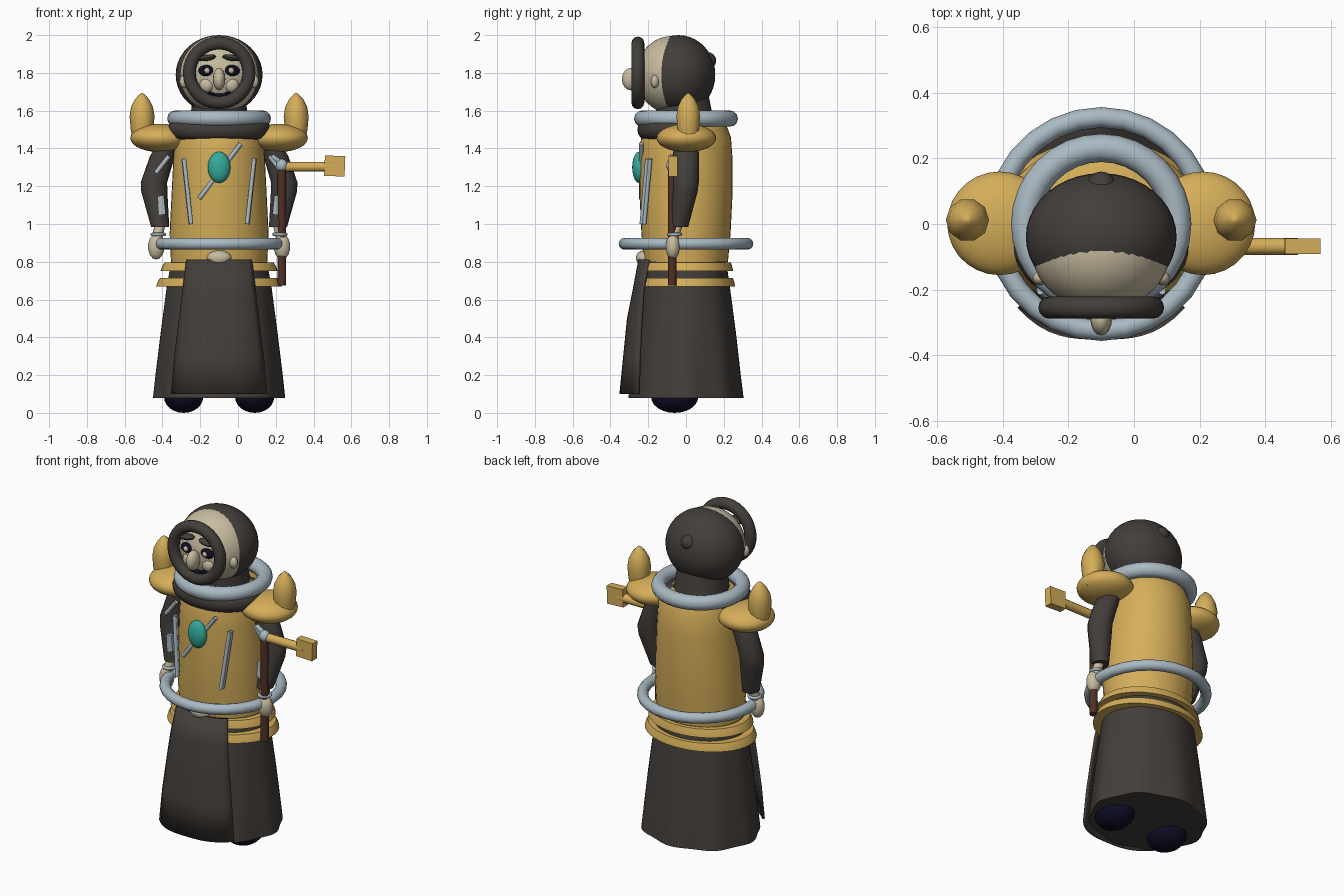
import bpy, bmesh, math
from mathutils import Vector, Matrix

if "Cube" in bpy.data.objects:
    bpy.data.objects.remove(bpy.data.objects["Cube"])

CX = -0.1  # body axis; the held hammer reaches out to +x


def material(name, rgb):
    m = bpy.data.materials.new(name)
    m.diffuse_color = (*rgb, 1)
    m.use_nodes = True
    m.node_tree.nodes["Principled BSDF"].inputs["Base Color"].default_value = m.diffuse_color
    return m


CLOTH = material("dark cloth", (0.056, 0.048, 0.042))
GOLD = material("gold", (0.66, 0.42, 0.10))
SILVER = material("silver", (0.40, 0.49, 0.55))
SKIN = material("pale skin", (0.57, 0.50, 0.35))
NAVY = material("navy", (0.004, 0.004, 0.018))
TEAL = material("teal gem", (0.035, 0.40, 0.33))
WOOD = material("brown wood", (0.08, 0.03, 0.018))


def finish(name, bm, mat, angle=40):
    bmesh.ops.recalc_face_normals(bm, faces=bm.faces)
    me = bpy.data.meshes.new(name)
    bm.to_mesh(me)
    bm.free()
    me.materials.append(mat)
    ob = bpy.data.objects.new(name, me)
    bpy.context.collection.objects.link(ob)
    bpy.ops.object.select_all(action='DESELECT')
    ob.select_set(True)
    bpy.context.view_layer.objects.active = ob
    bpy.ops.object.shade_smooth_by_angle(angle=math.radians(angle))
    return ob


def ball(name, mat, loc, radii, seg=24, tilt=0):
    bm = bmesh.new()
    mx = Matrix.Translation(loc) @ Matrix.Rotation(tilt, 4, 'Y') @ Matrix.Diagonal((*radii, 1))
    bmesh.ops.create_uvsphere(bm, u_segments=seg, v_segments=seg // 2, radius=1, matrix=mx)
    return finish(name, bm, mat)


def loft(name, mat, sections, n=32, folds=0.0):
    """Stack of capped ellipses: (z, cx, cy, rx, ry)."""
    bm = bmesh.new()
    rings = []
    for k, (z, cx, cy, rx, ry) in enumerate(sections):
        ring = []
        for i in range(n):
            a = math.tau * i / n
            w = 1 + folds * (math.cos(8 * a) - 1) * (1 - k / (len(sections) - 1))
            ring.append(bm.verts.new((cx + rx * w * math.cos(a), cy + ry * w * math.sin(a), z)))
        rings.append(ring)
    for lo, hi in zip(rings, rings[1:]):
        for i in range(n):
            j = (i + 1) % n
            bm.faces.new((lo[i], lo[j], hi[j], hi[i]))
    bm.faces.new(rings[0])
    bm.faces.new(rings[-1])
    return finish(name, bm, mat)


def torus(name, mat, loc, major, minor, scale=(1, 1, 1), rot=0, seg=32):
    bm = bmesh.new()
    mx = Matrix.Translation(loc) @ Matrix.Rotation(rot, 4, 'X') @ Matrix.Diagonal((*scale, 1))
    m = 12
    grid = []
    for i in range(seg):
        a = math.tau * i / seg
        row = []
        for j in range(m):
            b = math.tau * j / m
            r = major + minor * math.cos(b)
            row.append(bm.verts.new(mx @ Vector((r * math.cos(a), r * math.sin(a), minor * math.sin(b)))))
        grid.append(row)
    for i in range(seg):
        for j in range(m):
            p, q = grid[i], grid[(i + 1) % seg]
            bm.faces.new((p[j], q[j], q[(j + 1) % m], p[(j + 1) % m]))
    return finish(name, bm, mat)


def rod(name, mat, a, b, r, seg=12):
    a, b = Vector(a), Vector(b)
    d = b - a
    bm = bmesh.new()
    mx = Matrix.Translation((a + b) / 2) @ d.to_track_quat('Z', 'Y').to_matrix().to_4x4()
    bmesh.ops.create_cone(bm, cap_ends=True, segments=seg, radius1=r, radius2=r,
                          depth=d.length, matrix=mx)
    return finish(name, bm, mat)


def box(name, mat, loc, size, tilt=0):
    bm = bmesh.new()
    mx = Matrix.Translation(loc) @ Matrix.Rotation(tilt, 4, 'Y') @ Matrix.Diagonal((*size, 1))
    bmesh.ops.create_cube(bm, size=1, matrix=mx)
    return finish(name, bm, mat)


# Robe skirt with shallow folds, and the torso
loft("skirt", CLOTH, [(0.08, CX, 0, 0.35, 0.305), (0.2, CX, 0, 0.337, 0.29),
                      (0.42, CX, 0, 0.31, 0.265), (0.67, CX, 0, 0.277, 0.232),
                      (0.82, CX, 0, 0.25, 0.21)], 64, 0.025)
loft("torso", GOLD, [(0.8, CX, 0, 0.255, 0.222), (0.95, CX, 0, 0.262, 0.236),
                     (1.15, CX, 0, 0.252, 0.246), (1.35, CX, 0, 0.242, 0.246),
                     (1.46, CX, 0, 0.235, 0.238), (1.52, CX, 0, 0.215, 0.215),
                     (1.55, CX, 0, 0.16, 0.16)], 40)

# Flared gold waist bands
for name, z, rx, ry in (("upper_band", 0.75, 0.31, 0.25), ("lower_band", 0.67, 0.333, 0.26)):
    loft(name, GOLD, [(z, CX, 0, rx, ry), (z + 0.02, CX, 0, rx - 0.006, ry - 0.004),
                      (z + 0.045, CX, 0, rx - 0.02, ry - 0.012)], 40)

# Front apron: bulging curved panel
bm = bmesh.new()
rows = []
for z, half, mid, edge in ((0.10, 0.25, -0.345, -0.25), (0.3, 0.232, -0.325, -0.245),
                           (0.5, 0.208, -0.305, -0.235), (0.65, 0.19, -0.275, -0.225),
                           (0.81, 0.17, -0.245, -0.195)):
    rows.append([bm.verts.new((CX + half * u / 8, edge + (mid - edge) * (1 - (abs(u) / 8) ** 3), z))
                 for u in range(-8, 9)])
for lo, hi in zip(rows, rows[1:]):
    for i in range(16):
        bm.faces.new((lo[i], lo[i + 1], hi[i + 1], hi[i]))
apron = finish("apron", bm, CLOTH)
solid = apron.modifiers.new("thickness", 'SOLIDIFY')
solid.thickness = 0.015
solid.offset = 0
ball("buckle", SKIN, (CX, -0.225, 0.82), (0.065, 0.04, 0.04))

# Rings around waist and neck
torus("waist_ring", SILVER, (CX, 0, 0.895), 0.322, 0.031, (1, 1.01, 1), seg=28)
torus("neck_ring", SILVER, (CX, 0, 1.558), 0.232, 0.043)
torus("cloth_collar", CLOTH, (CX, -0.05, 1.50), 0.22, 0.053, (1, 0.76, 1))
loft("neck", CLOTH, [(1.45, CX, 0, 0.17, 0.17), (1.58, CX, -0.01, 0.15, 0.15),
                     (1.68, CX, -0.02, 0.14, 0.14)])

# Hooded head
HZ = 1.79
ball("hood", CLOTH, (CX, -0.04, HZ), (0.23, 0.195, 0.21), 40)
ball("hood_knob", CLOTH, (CX, 0.115, 1.865), (0.045, 0.045, 0.045), 16)
ball("face", SKIN, (CX, -0.075, HZ), (0.213, 0.19, 0.205), 40)
torus("hood_rim", CLOTH, (CX, -0.255, 1.80), 0.158, 0.034, rot=math.pi / 2)
ball("nose", SKIN, (CX, -0.29, 1.767), (0.033, 0.05, 0.06), 16)
ball("mouth", NAVY, (CX, -0.24, 1.68), (0.05, 0.02, 0.011), 16)

# Paired parts
for s, side in ((-1, "left"), (1, "right")):
    def X(d):
        return CX + s * d
    ball(side + "_eye", NAVY, (X(0.067), -0.25, 1.812), (0.043, 0.022, 0.03), 16)
    ball(side + "_pupil", SKIN, (X(0.064), -0.268, 1.812), (0.016, 0.014, 0.016), 12)
    ball(side + "_brow", CLOTH, (X(0.066), -0.255, 1.88), (0.05, 0.03, 0.017), 12, s * 0.15)
    ball(side + "_cheek", SKIN, (X(0.065), -0.235, 1.735), (0.04, 0.03, 0.04), 16)
    ball(side + "_moustache", NAVY, (X(0.04), -0.242, 1.687), (0.024, 0.02, 0.012), 12, s * -0.4)
    ball(side + "_ear", SKIN, (X(0.185), -0.165, 1.755), (0.025, 0.022, 0.035), 12)
    ball(side + "_boot", NAVY, (X(0.188), -0.06, 0.085), (0.104, 0.125, 0.085))

    # Shoulder pad and its blunt horn
    ball(side + "_shoulder_pad", GOLD, (X(0.31), 0.002, 1.455), (0.16, 0.158, 0.075), 28)
    loft(side + "_shoulder_horn", GOLD,
         [(z, X(0.408), 0.012, r, r) for z, r in ((1.42, 0.045), (1.5, 0.06), (1.57, 0.066),
          (1.62, 0.058), (1.66, 0.038), (1.685, 0.015), (1.693, 0.004))], 10)

    # Arm, hand and metal fittings
    loft(side + "_arm", CLOTH, [(1.44, X(0.265), 0, 0.05, 0.06), (1.36, X(0.30), 0, 0.066, 0.07),
                                (1.22, X(0.345), 0, 0.07, 0.068), (1.17, X(0.343), -0.005, 0.069, 0.066),
                                (0.985, X(0.312), -0.04, 0.048, 0.052)], 16)
    rod(side + "_wrist", SKIN, (X(0.312), -0.045, 1.0), (X(0.33), -0.07, 0.92), 0.028)
    ball(side + "_hand", SKIN, (X(0.333), -0.07, 0.88), (0.045, 0.038, 0.068), 14)
    torus(side + "_bracelet", SILVER, (X(0.322), -0.06, 0.945), 0.032, 0.009, seg=16)
    rod(side + "_arm_bar", SILVER, (X(0.265), -0.075, 1.36), (X(0.335), -0.075, 1.27), 0.012)
    box(side + "_forearm_plate", SILVER, (X(0.305), -0.07, 1.10), (0.035, 0.03, 0.1), s * 0.1)

    # Upright chest bar
    rod(side + "_chest_bar", SILVER, (X(0.188), -0.19, 1.345), (X(0.15), -0.222, 1.0), 0.012)
    rod(side + "_chest_inlay", SILVER, (X(0.186), -0.205, 1.345), (X(0.148), -0.235, 1.0), 0.011)

# Chest gem on a slanted bar
rod("gem_bar", SILVER, (-0.205, -0.237, 1.135), (0.015, -0.237, 1.425), 0.012)
ball("chest_gem", TEAL, (CX, -0.248, 1.30), (0.06, 0.037, 0.083), 20)

# Hammer held in the right hand
HX, HY = 0.232, -0.073
rod("hammer_handle", WOOD, (HX, HY, 0.675), (HX, HY, 1.31), 0.023)
ball("hammer_joint", SILVER, (HX, HY, 1.31), (0.032, 0.032, 0.035), 14)
rod("hammer_claw", SILVER, (HX, HY, 1.32), (HX - 0.055, HY, 1.36), 0.014)
rod("hammer_neck", GOLD, (HX + 0.02, HY + 0.005, 1.303), (0.50, HY + 0.005, 1.303), 0.026)
box("hammer_head", GOLD, (0.512, HY + 0.005, 1.307), (0.108, 0.048, 0.108), 0.04)
